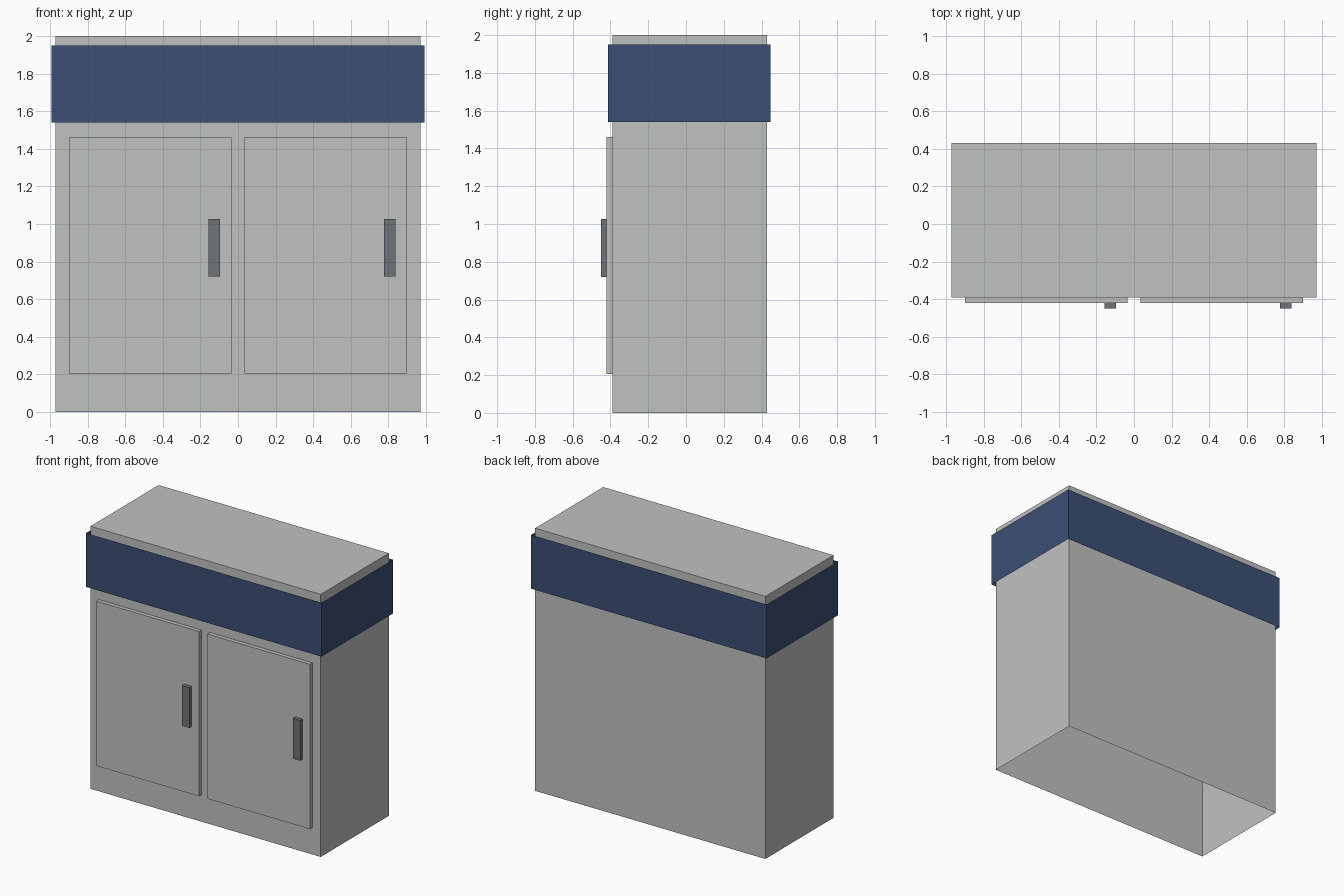
import bpy
import bmesh

default = bpy.data.objects.get("Cube")
if default:
    bpy.data.objects.remove(default, do_unlink=True)


def make_material(name, rgb):
    mat = bpy.data.materials.new(name)
    mat.use_nodes = True
    colour = (*rgb, 1.0)
    mat.diffuse_color = colour
    mat.node_tree.nodes["Principled BSDF"].inputs["Base Color"].default_value = colour
    return mat


def make_box(name, xs, ys, zs, mat, open_top=False, open_bottom=False):
    """Box between the given limits, optionally without its top or bottom face."""
    bm = bmesh.new()
    bmesh.ops.create_cube(bm, size=1)
    for v in bm.verts:
        v.co = [lim[0] if c < 0 else lim[1] for c, lim in zip(v.co, (xs, ys, zs))]
    bm.normal_update()
    drop = [f for f in bm.faces
            if (open_top and f.normal.z > 0.5) or (open_bottom and f.normal.z < -0.5)]
    bmesh.ops.delete(bm, geom=drop, context="FACES_ONLY")
    mesh = bpy.data.meshes.new(name)
    bm.to_mesh(mesh)
    bm.free()
    mesh.materials.append(mat)
    obj = bpy.data.objects.new(name, mesh)
    bpy.context.collection.objects.link(obj)
    return obj


light_grey = make_material("light grey", (0.527, 0.539, 0.527))
navy_blue = make_material("navy blue", (0.045, 0.078, 0.178))
dark_grey = make_material("dark grey", (0.162, 0.174, 0.19))

# Cabinet shell, open underneath
make_box("cabinet_body", (-0.97, 0.97), (-0.39, 0.43), (0, 2), light_grey, open_bottom=True)

# Thin band wrapped around the upper part, open above and below
make_box("upper_band", (-0.992, 0.992), (-0.412, 0.447), (1.54, 1.95), navy_blue,
         open_top=True, open_bottom=True)

# Two doors, each with a handle near its left edge
for side, x in (("right", -0.9), ("left", 0.035)):
    make_box(side + "_door", (x, x + 0.865), (-0.42, -0.39), (0.205, 1.46), light_grey)
    make_box(side + "_handle", (x + 0.743, x + 0.804), (-0.449, -0.42), (0.72, 1.027), dark_grey)
